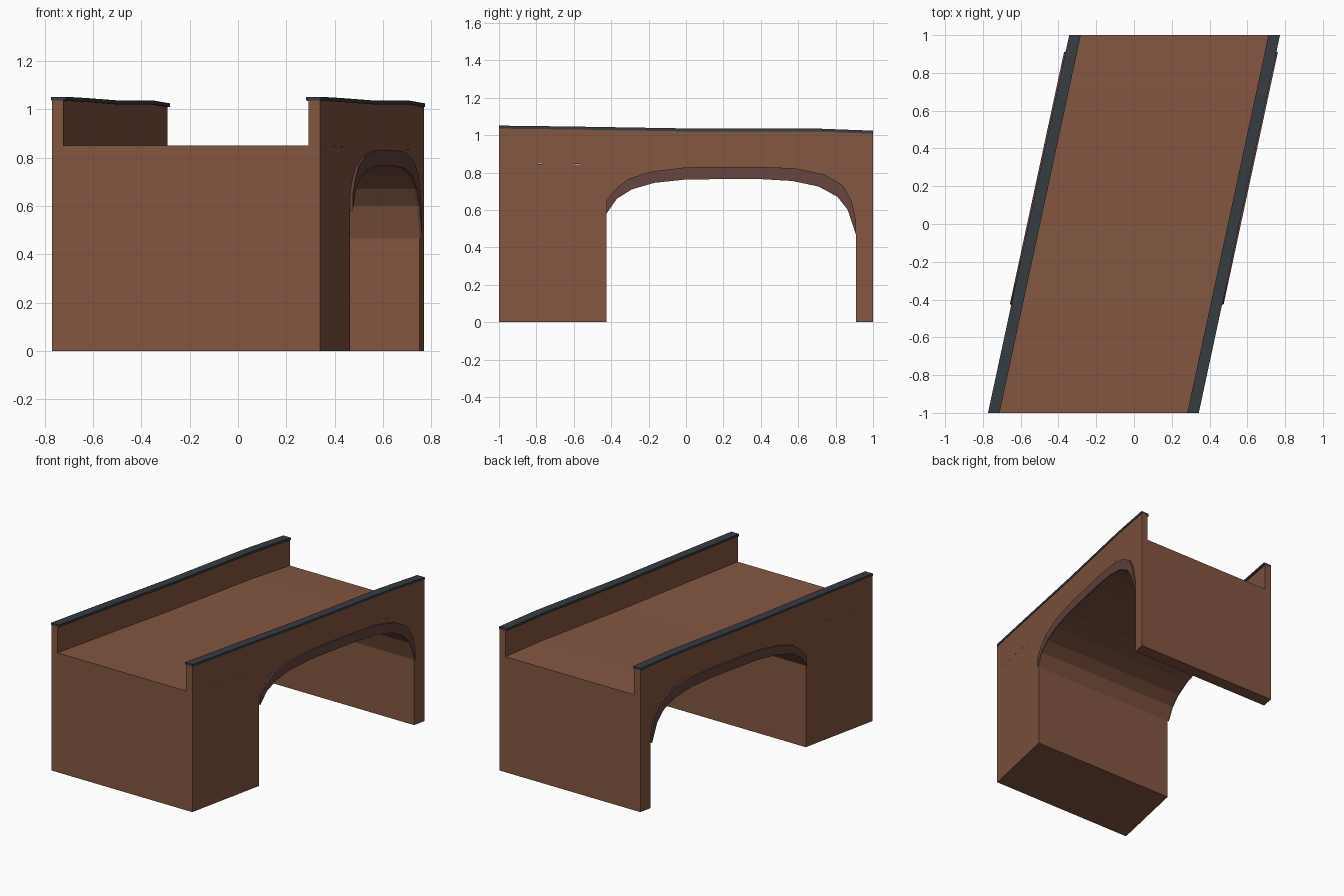
import bpy
import bmesh

if "Cube" in bpy.data.objects:
    bpy.data.objects.remove(bpy.data.objects["Cube"], do_unlink=True)

SKEW = 0.215          # sideways shift per unit of length
HALF = 0.555          # half width of the bridge


def material(name, colour):
    m = bpy.data.materials.new(name)
    m.use_nodes = True
    m.diffuse_color = (*colour, 1)
    m.node_tree.nodes["Principled BSDF"].inputs["Base Color"].default_value = (*colour, 1)
    return m


brick = material("brown brick", (0.227, 0.093, 0.053))
ring_brick = material("dark arch brick", (0.130, 0.058, 0.048))
slate = material("slate coping", (0.037, 0.045, 0.054))


def skewed_strip(name, lower, upper, u0, u1, mat):
    """Solid between two matching (y, z) lines, spanning u0 to u1 across the skewed width."""
    bm = bmesh.new()
    rows = []
    for (ya, za), (yb, zb) in zip(lower, upper):
        rows.append([bm.verts.new((u + SKEW * y, y, z))
                     for u, y, z in ((u0, ya, za), (u1, ya, za), (u1, yb, zb), (u0, yb, zb))])
    for a, b in zip(rows, rows[1:]):
        for i in range(4):
            j = (i + 1) % 4
            bm.faces.new((a[i], a[j], b[j], b[i]))
    bm.faces.new(rows[0])
    bm.faces.new(rows[-1][::-1])
    bmesh.ops.recalc_face_normals(bm, faces=bm.faces)
    mesh = bpy.data.meshes.new(name)
    bm.to_mesh(mesh)
    bm.free()
    mesh.materials.append(mat)
    obj = bpy.data.objects.new(name, mesh)
    bpy.context.collection.objects.link(obj)
    return obj


def road_z(y):
    """Height of the gently falling deck."""
    line = [(-1, 0.85), (-0.6, 0.845), (0, 0.835), (0.68, 0.835), (1, 0.823)]
    for (a, za), (b, zb) in zip(line, line[1:]):
        if y <= b:
            return za + (zb - za) * (y - a) / (b - a)
    return line[-1][1]


# Arch profiles, from the front springing to the back springing
inner = [(-0.425, 0.58), (-0.37, 0.66), (-0.29, 0.71), (-0.17, 0.745), (0, 0.763), (0.2, 0.765),
         (0.4, 0.765), (0.57, 0.755), (0.71, 0.725), (0.81, 0.67), (0.865, 0.60), (0.91, 0.465)]
outer = [(-0.425, 0.65), (-0.38, 0.71), (-0.31, 0.765), (-0.19, 0.805), (0, 0.828), (0.2, 0.83),
         (0.4, 0.83), (0.58, 0.823), (0.74, 0.79), (0.84, 0.73), (0.885, 0.65), (0.91, 0.54)]

# Piers, arch barrel and deck as one body
springs = (inner[0][0], inner[-1][0])
under = [(-1, 0), (springs[0], 0)] + inner + [(springs[1], 0), (1, 0)]
deck = [(y, road_z(y)) for y, z in under]
skewed_strip("bridge_body", under, deck, -HALF, HALF, brick)

# Parapets, copings and arch rings on both sides
stations = (-1, -0.6, 0, 0.68, 1)


def along(height):
    return [(y, road_z(y) + height) for y in stations]


for side, s in (("left", 1), ("right", -1)):
    skewed_strip(side + "_parapet", along(0), along(0.185), s * 0.507, s * HALF, brick)
    skewed_strip(side + "_coping", along(0.185), along(0.201), s * 0.497, s * 0.558, slate)
    skewed_strip(side + "_arch_ring", inner, outer, s * HALF, s * 0.566, ring_brick)
